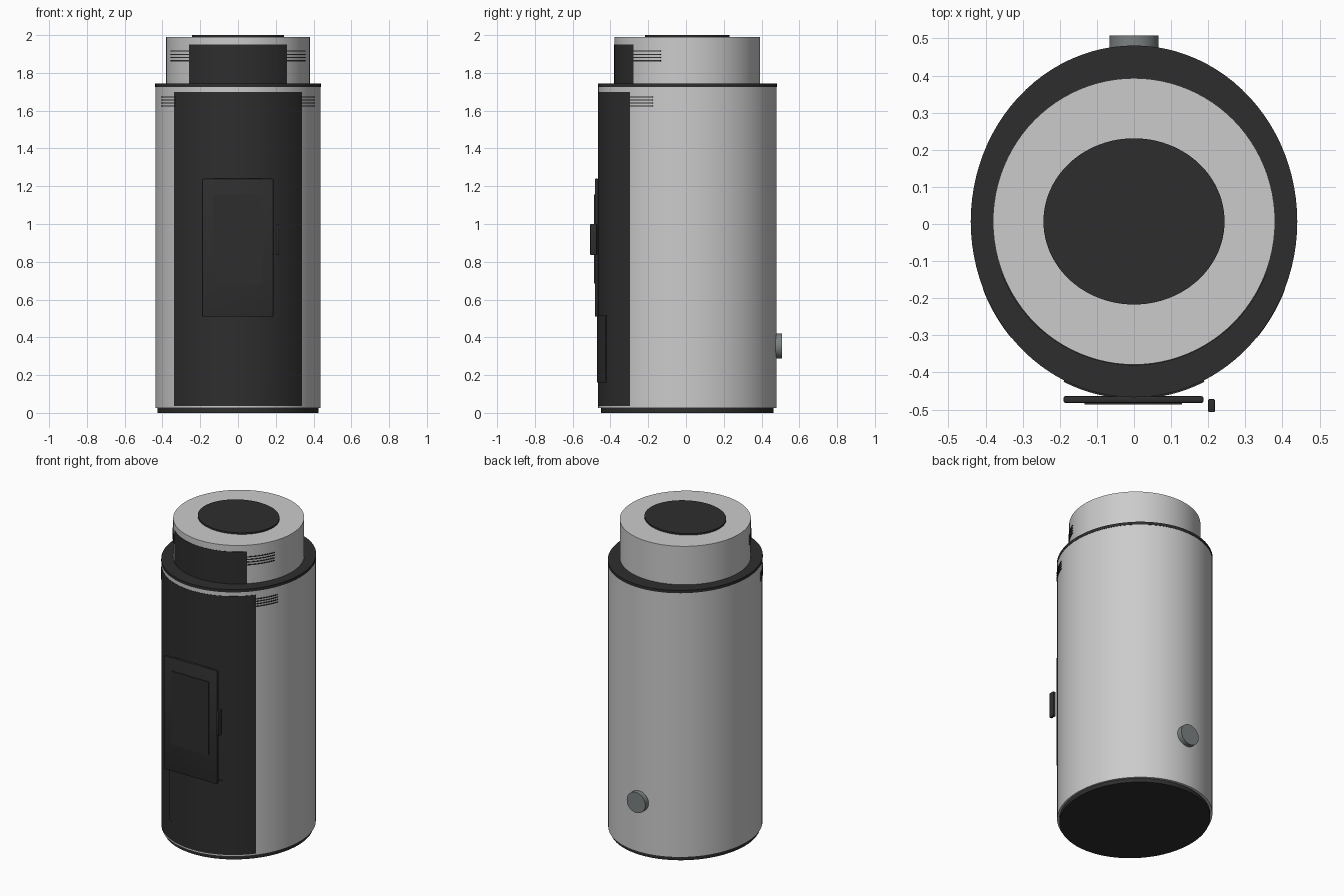
import bpy, bmesh, math

if "Cube" in bpy.data.objects:
    bpy.data.objects.remove(bpy.data.objects["Cube"])

CY = 0.007                      # shared centre of the oval sections
BODY = (0.438, 0.472)           # oval radii of the lower body
HEAD = (0.38, 0.386)            # oval radii of the upper drum


def material(name, rgb):
    m = bpy.data.materials.new(name)
    m.diffuse_color = (*rgb, 1)
    m.use_nodes = True
    m.node_tree.nodes["Principled BSDF"].inputs["Base Color"].default_value = m.diffuse_color
    return m


STEEL = material("light grey steel", (0.6, 0.6, 0.6))
BLACK = material("charcoal black", (0.027, 0.027, 0.027))
PIPE = material("flue grey", (0.2, 0.22, 0.22))


def finish(name, bm, mat):
    bmesh.ops.recalc_face_normals(bm, faces=bm.faces)
    me = bpy.data.meshes.new(name)
    bm.to_mesh(me)
    bm.free()
    me.materials.append(mat)
    ob = bpy.data.objects.new(name, me)
    bpy.context.collection.objects.link(ob)
    bpy.context.view_layer.objects.active = ob
    ob.select_set(True)
    bpy.ops.object.shade_smooth_by_angle(angle=math.radians(35))
    ob.select_set(False)
    return ob


def drum(name, radii, z0, z1, mat, n=96):
    """Closed oval cylinder."""
    bm = bmesh.new()
    bmesh.ops.create_cone(bm, cap_ends=True, segments=n, radius1=1, radius2=1, depth=1)
    for v in bm.verts:
        v.co = (v.co.x * radii[0], CY + v.co.y * radii[1],
                z0 if v.co.z < 0 else z1)
    return finish(name, bm, mat)


def wrap(name, radii, x0, x1, z0, z1, lift, mat, n=32):
    """Curved plate lying on the front of an oval drum between two x positions."""
    bm = bmesh.new()
    a0, a1 = math.asin(x0 / radii[0]), math.asin(x1 / radii[0])
    rings = []
    for i in range(n + 1):
        a = a0 + (a1 - a0) * i / n
        rings.append([bm.verts.new((math.sin(a) * (radii[0] + d),
                                    CY - math.cos(a) * (radii[1] + d), z))
                      for d, z in ((-0.003, z0), (lift, z0), (lift, z1), (-0.003, z1))])
    for p, q in zip(rings, rings[1:]):
        for k in range(4):
            j = (k + 1) % 4
            bm.faces.new((p[k], p[j], q[j], q[k]))
    bm.faces.new(rings[0])
    bm.faces.new(rings[-1])
    return finish(name, bm, mat)


def box(name, x, y, z, mat, bevel=0.0):
    bm = bmesh.new()
    bmesh.ops.create_cube(bm, size=1)
    for v in bm.verts:
        v.co = [(r[0] + r[1]) / 2 + c * (r[1] - r[0]) for c, r in zip(v.co, (x, y, z))]
    if bevel:
        bmesh.ops.bevel(bm, geom=bm.edges[:], offset=bevel, segments=2,
                        profile=0.5, affect='EDGES')
    return finish(name, bm, mat)


# Stacked drums
drum("base_plinth", (0.427, 0.456), 0.0, 0.03, BLACK)
drum("lower_body", BODY, 0.025, 1.726, STEEL)
drum("collar_ring", (0.44, 0.474), 1.725, 1.743, BLACK)
drum("upper_drum", HEAD, 1.74, 1.99, STEEL)
drum("top_lid", (0.244, 0.224), 1.985, 2.0, BLACK)

# Dark curved front panels
wrap("front_panel", BODY, -0.336, 0.336, 0.036, 1.70, 0.002, BLACK)
wrap("upper_front_panel", HEAD, -0.257, 0.257, 1.743, 1.95, 0.002, BLACK)
wrap("drawer_front", BODY, -0.187, 0.187, 0.16, 0.515, 0.006, BLACK)

# Vent slats on both sides of the panels
for side in (-1, 1):
    for i in range(4):
        z = 1.622 + i * 0.016
        wrap("lower_vent_slat", BODY, side * 0.33, side * 0.404, z, z + 0.006, 0.003, BLACK, 10)
        z = 1.861 + i * 0.017
        wrap("upper_vent_slat", HEAD, side * 0.25, side * 0.354, z, z + 0.006, 0.003, BLACK, 10)

# Fire door with window and handle
box("door", (-0.19, 0.187), (-0.482, -0.464), (0.51, 1.24), BLACK, 0.005)
box("door_window", (-0.133, 0.13), (-0.487, -0.48), (0.685, 1.156), BLACK)
box("door_handle", (0.2, 0.218), (-0.507, -0.472), (0.836, 1.0), BLACK, 0.003)

# Air inlet pipe at the back
bm = bmesh.new()
bmesh.ops.create_cone(bm, cap_ends=True, segments=48, radius1=0.066, radius2=0.066, depth=1)
for v in bm.verts:
    v.co = (v.co.x, 0.44 if v.co.z < 0 else 0.508, 0.354 + v.co.y)
finish("air_inlet", bm, PIPE)
